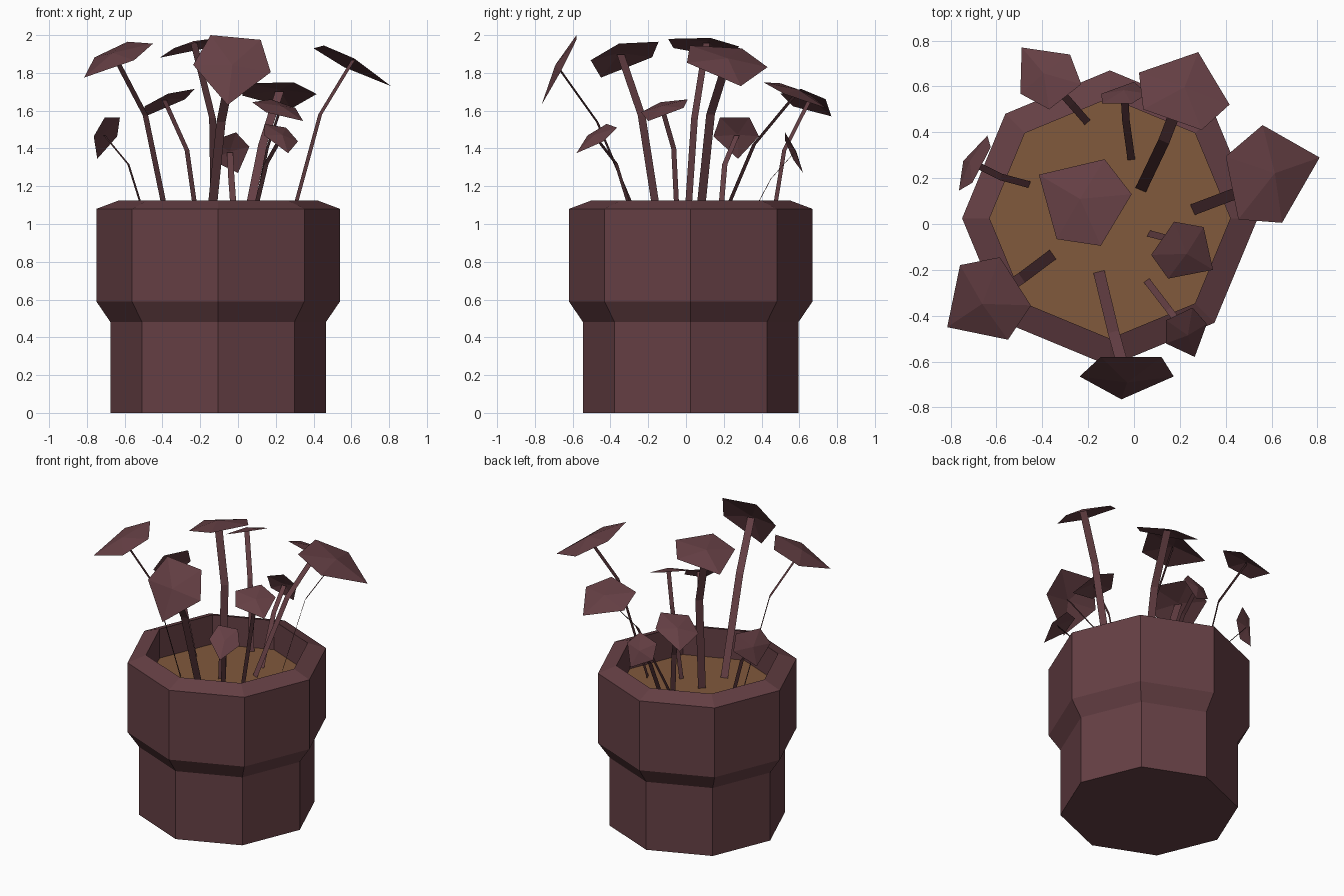
import bpy, math
from mathutils import Vector as V

if "Cube" in bpy.data.objects:
    bpy.data.objects.remove(bpy.data.objects["Cube"])

CX, CY, SOIL_Z = -0.105, 0.025, 0.92


def material(name, rgb):
    m = bpy.data.materials.new(name)
    m.diffuse_color = (*rgb, 1)
    m.use_nodes = True
    m.node_tree.nodes["Principled BSDF"].inputs["Base Color"].default_value = m.diffuse_color
    return m


maroon = material("maroon", (0.13, 0.05, 0.058))
brown = material("brown", (0.22, 0.10, 0.045))


def add(name, verts, faces, mat):
    me = bpy.data.meshes.new(name)
    me.from_pydata([tuple(v) for v in verts], [], faces)
    me.materials.append(mat)
    me.update()
    ob = bpy.data.objects.new(name, me)
    bpy.context.collection.objects.link(ob)
    return ob


def octagon(r, z):
    return [(CX + r * math.cos(i * math.pi / 4), CY + r * math.sin(i * math.pi / 4), z)
            for i in range(8)]


# Pot: octagonal profile with a wide collar and an inner wall
profile = [(0.57, 0), (0.57, 0.48), (0.645, 0.59), (0.645, 1.08),
           (0.525, 1.125), (0.525, SOIL_Z)]
verts = [p for r, z in profile for p in octagon(r, z)]
faces = [(k * 8 + i, k * 8 + (i + 1) % 8, k * 8 + 8 + (i + 1) % 8, k * 8 + 8 + i)
         for k in range(len(profile) - 1) for i in range(8)]
faces.append(tuple(range(7, -1, -1)))
add("pot", verts, faces, maroon)

# Soil disc
add("soil", octagon(0.525, SOIL_Z), [tuple(range(8))], brown)


def plant(n, tip, b1, b2, bend, root, width):
    tip, b1, b2 = V(tip), V(b1), V(b2)
    mid, half = (b1 + b2) / 2, (b2 - b1) / 2
    shoulder = tip.lerp(mid, 0.54)
    centre = tip.lerp(mid, 0.553)
    normal = (b1 - tip).cross(b2 - tip).normalized()
    if normal.z < 0:
        normal = -normal
    # Leaf: pointed pentagon, raised slightly at the centre
    rim = [tip, shoulder - half * 1.55, b1, b2, shoulder + half * 1.55]
    apex = centre + normal * (mid - tip).length * 0.08
    fan = [(i, (i + 1) % 5, 5) for i in range(5)]
    if (rim[1] - tip).cross(b1 - tip).dot(normal) < 0:
        fan = [f[::-1] for f in fan]
    add(f"leaf_{n}", rim + [apex], fan, maroon)
    # Stem: flat bent ribbon
    path = [V((*root, SOIL_Z - 0.02)), V(bend), apex - normal * 0.01]
    out = path[2] - path[0]
    side = V((-out.y, out.x, 0)).normalized() * width / 2
    add(f"stem_{n}", [q for p in path for q in (p - side, p + side)],
        [(0, 1, 3, 2), (2, 3, 5, 4)], maroon)


# Plants: leaf tip, two leaf base corners, stem bend, stem root, stem width
plant(1, (-.055, -.765, 1.63), (-.145, -.58, 2.0), (.12, -.58, 1.975),
      (-.09, -.47, 1.54), (-.155, -.2), .05)
plant(2, (-.815, -.45, 1.775), (-.585, -.145, 1.965), (-.45, -.355, 1.955),
      (-.49, -.235, 1.575), (-.35, -.13), .05)
plant(3, (-.415, .215, 1.88), (-.01, .13, 1.985), (-.145, -.095, 1.98),
      (-.135, .045, 1.56), (-.125, 0), .05)
plant(4, (.81, .29, 1.73), (.455, .02, 1.945), (.40, .295, 1.93),
      (.435, .13, 1.58), (.25, .06), .05)
plant(5, (.28, .75, 1.61), (.295, .41, 1.75), (.04, .5, 1.745),
      (.13, .36, 1.42), (.025, .14), .05)

plant(6, (-.49, .77, 1.57), (-.23, .61, 1.715), (-.37, .5, 1.69),
      (-.27, .52, 1.39), (-.20, .44), .033)
plant(7, (-.745, .275, 1.345), (-.705, .18, 1.565), (-.625, .335, 1.565),
      (-.58, .205, 1.315), (-.45, .17), .03)
plant(8, (0, .62, 1.27), (-.14, .525, 1.44), (-.01, .525, 1.485),
      (-.035, .45, 1.24), (-.01, .27), .033)
plant(9, (.265, -.58, 1.375), (.14, -.42, 1.53), (.255, -.365, 1.51),
      (.15, -.37, 1.32), (.05, -.24), .03)
plant(10, (.345, -.2, 1.545), (.175, .01, 1.66), (.075, -.135, 1.645),
      (.155, -.065, 1.4), (.06, -.04), .03)
